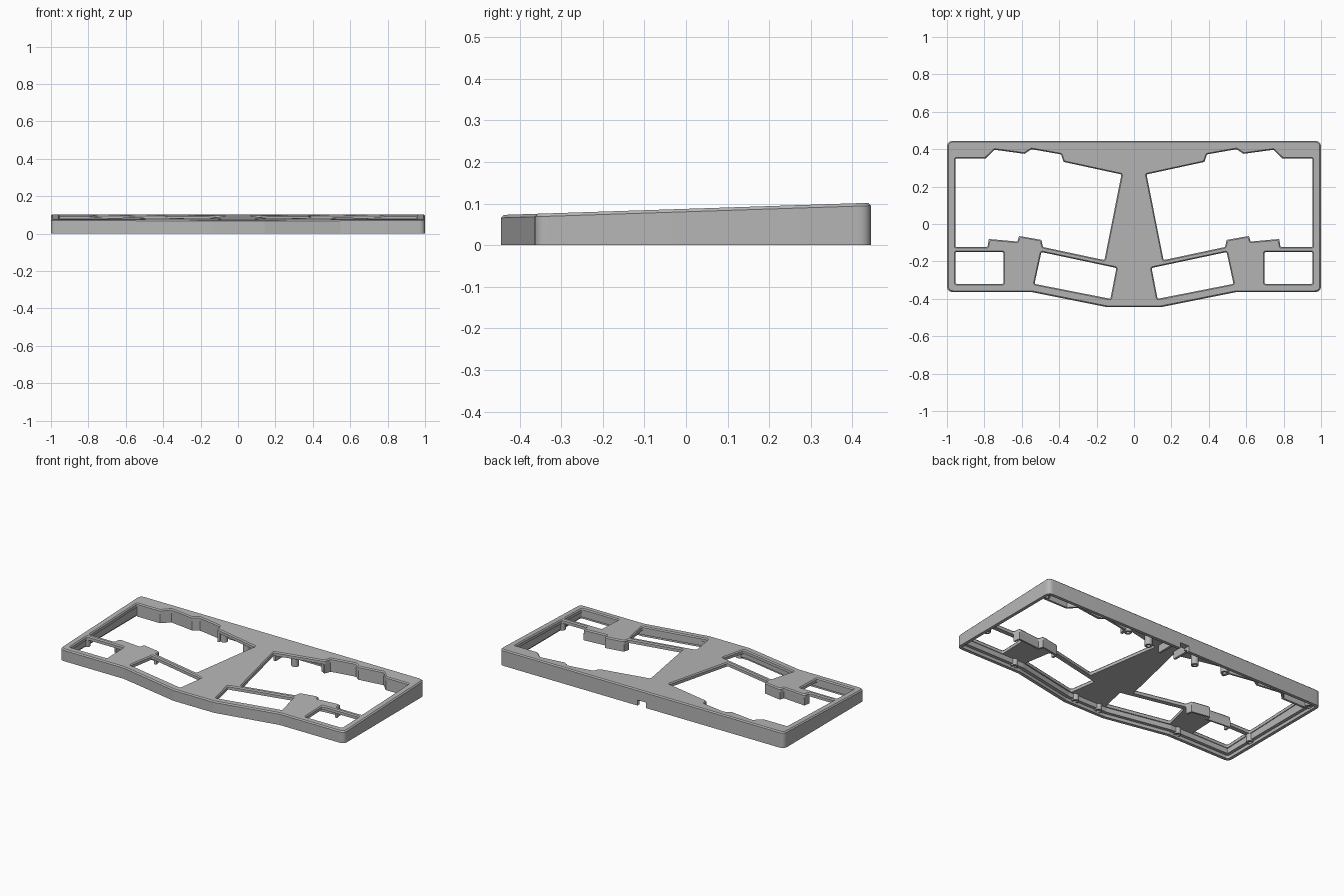
import bpy, bmesh, math
from mathutils import Vector

if "Cube" in bpy.data.objects:
    bpy.data.objects.remove(bpy.data.objects["Cube"])

grey = bpy.data.materials.new("light_grey")
grey.use_nodes = True
grey.diffuse_color = (0.47, 0.47, 0.47, 1)
bsdf = next(n for n in grey.node_tree.nodes if n.type == 'BSDF_PRINCIPLED')
bsdf.inputs["Base Color"].default_value = (0.47, 0.47, 0.47, 1)

PLATE = 0.025     # plate thickness
CHAMFER = 0.007


def top(y):
    return 0.0874 + 0.033 * y


def under(y):
    return top(y) - PLATE


def inset(poly, d):
    """Offset a counter-clockwise outline inward by d."""
    out = []
    for i, p in enumerate(poly):
        p, a, b = Vector(p), Vector(poly[i - 1]), Vector(poly[(i + 1) % len(poly)])
        e, f = (p - a).normalized(), (b - p).normalized()
        n, m = Vector((-e.y, e.x)), Vector((-f.y, f.x))
        out.append(p + (n + m) * d / (1 + n.dot(m)))
    return out


def rounded(poly, r, steps=5):
    out = []
    for i, p in enumerate(poly):
        a, b = poly[i - 1] - p, poly[(i + 1) % len(poly)] - p
        t = min(r / math.tan(a.angle(b) / 2), 0.45 * a.length, 0.45 * b.length)
        u, v = a.normalized() * t, b.normalized() * t
        out += [p + u * (1 - k / steps) ** 2 + v * (k / steps) ** 2 for k in range(steps + 1)]
    return out


def finish(name, bm, mirror=False):
    bmesh.ops.recalc_face_normals(bm, faces=bm.faces)
    me = bpy.data.meshes.new(name)
    bm.to_mesh(me)
    bm.free()
    ob = bpy.data.objects.new(name, me)
    bpy.context.collection.objects.link(ob)
    me.materials.append(grey)
    if mirror:
        ob.modifiers.new("mirror", 'MIRROR').use_mirror_merge = False
    return ob


# Outlines for the +x half
edge = [(0.142, -0.445), (0.548, -0.364), (1, -0.364), (1, 0.445)]
outline = edge + [(-x, y) for x, y in reversed(edge)]
back_steps = [(0.377, 0.332), (0.39, 0.372), (0.548, 0.40), (0.585, 0.375),
              (0.746, 0.397), (0.794, 0.35), (0.955, 0.35)]
front_steps = [(0.783, -0.123), (0.776, -0.08), (0.623, -0.094),
               (0.615, -0.064), (0.495, -0.085), (0.487, -0.123)]
key_hole = [(0.067, 0.265)] + back_steps + [(0.955, -0.123)] + front_steps + [(0.158, -0.193)]
outer_hole = [(0.698, -0.15), (0.955, -0.15), (0.955, -0.32), (0.698, -0.32)]
thumb_hole = [(0.094, -0.235), (0.495, -0.15), (0.532, -0.32), (0.126, -0.40)]

holes = []
for h in (key_hole, outer_hole, thumb_hole):
    holes.append(h[::-1])
    holes.append([(-x, y) for x, y in h])

# Case body: sloped plate with cut-outs, outer wall and stepped ledge below
bm = bmesh.new()


def ring(poly, d, r, height):
    pts = rounded(inset(poly, d), r)
    vs = [bm.verts.new((p.x, p.y, height(p.y))) for p in pts]
    return vs, [bm.edges.new((v, vs[(i + 1) % len(vs)])) for i, v in enumerate(vs)]


def stack(rings):
    for (a, _), (b, _) in zip(rings, rings[1:]):
        n = len(a)
        for i in range(n):
            j = (i + 1) % n
            bm.faces.new((a[i], a[j], b[j], b[i]))
    return rings[0][1], rings[-1][1]


def shoulder(y):
    return top(y) - CHAMFER


def floor(y):
    return 0.0


def ledge(y):
    return 0.02


upper, lower = stack([
    ring(outline, CHAMFER, 0.027, top), ring(outline, 0, 0.034, shoulder),
    ring(outline, 0, 0.034, floor), ring(outline, 0.02, 0.015, floor),
    ring(outline, 0.02, 0.015, ledge), ring(outline, 0.04, 0.006, ledge),
    ring(outline, 0.04, 0.006, under)])
for h in holes:
    u, l = stack([ring(h, -0.006, 0.014, top), ring(h, 0, 0.009, shoulder),
                  ring(h, 0, 0.009, under)])
    upper, lower = upper + u, lower + l
for loops in (upper, lower):
    bmesh.ops.triangle_fill(bm, use_beauty=True, use_dissolve=False, edges=loops)
body = finish("case_body", bm)

# Cable notch in the bottom of the back wall
bm = bmesh.new()
bmesh.ops.create_cube(bm, size=1)
for v in bm.verts:
    v.co = (v.co.x * 0.06, 0.425 + v.co.y * 0.1, 0.005 + v.co.z * 0.06)
cutter = finish("cable_notch_cutter", bm)
cutter.hide_render = True
cutter.hide_set(True)
cut = body.modifiers.new("cable_notch", 'BOOLEAN')
cut.operation, cut.object, cut.solver = 'DIFFERENCE', cutter, 'EXACT'

# Deep skirts hanging below the stepped edges of the key openings
for name, path in (("back_skirts", back_steps), ("front_skirts", front_steps)):
    bm = bmesh.new()
    cols = [(bm.verts.new((x, y, 0.015)), bm.verts.new((x, y, under(y)))) for x, y in path]
    for (a, b), (c, d) in zip(cols, cols[1:]):
        bm.faces.new((a, c, d, b))
    me = bpy.data.meshes.new(name)
    bm.to_mesh(me)
    bm.free()
    me.materials.append(grey)
    ob = bpy.data.objects.new(name, me)
    bpy.context.collection.objects.link(ob)
    sol = ob.modifiers.new("thickness", 'SOLIDIFY')
    sol.thickness, sol.offset = 0.014, -1
    ob.modifiers.new("mirror", 'MIRROR').use_mirror_merge = False

# Screw bosses with blind holes
bm = bmesh.new()
for x, y in [(0.6, -0.335), (0.085, -0.415), (0.968, -0.137),
             (0.965, 0.385), (0.355, 0.37), (0.17, 0.33)]:
    z0, z1 = 0.012, under(y) + 0.008
    made = bmesh.ops.create_cone(bm, cap_ends=True, segments=20, radius1=0.022,
                                 radius2=0.022, depth=z1 - z0)["verts"]
    bmesh.ops.translate(bm, verts=made, vec=(x, y, (z0 + z1) / 2))
    cap = [f for f in made[0].link_faces if len(f.verts) > 4]
    cap += [f for v in made for f in v.link_faces if len(f.verts) > 4]
    cap = min(cap, key=lambda f: f.calc_center_median().z)
    bmesh.ops.inset_individual(bm, faces=[cap], thickness=0.011)
    wall = bmesh.ops.extrude_discrete_faces(bm, faces=[cap])["faces"][0]
    bmesh.ops.translate(bm, verts=wall.verts[:], vec=(0, 0, 0.025))
bosses = finish("screw_bosses", bm, mirror=True)

# Ribs either side of the cable notch
bm = bmesh.new()
bmesh.ops.create_cube(bm, size=1)
for v in bm.verts:
    y = 0.35 + v.co.y * 0.12
    v.co = (0.055 + v.co.x * 0.014, y, under(y) + 0.004 if v.co.z > 0 else 0.025)
finish("cable_ribs", bm, mirror=True)

# Smooth the rounded corners, keep real edges sharp
for ob in (body, bosses):
    bpy.ops.object.select_all(action='DESELECT')
    ob.select_set(True)
    bpy.context.view_layer.objects.active = ob
    bpy.ops.object.shade_smooth_by_angle(angle=math.radians(30))
